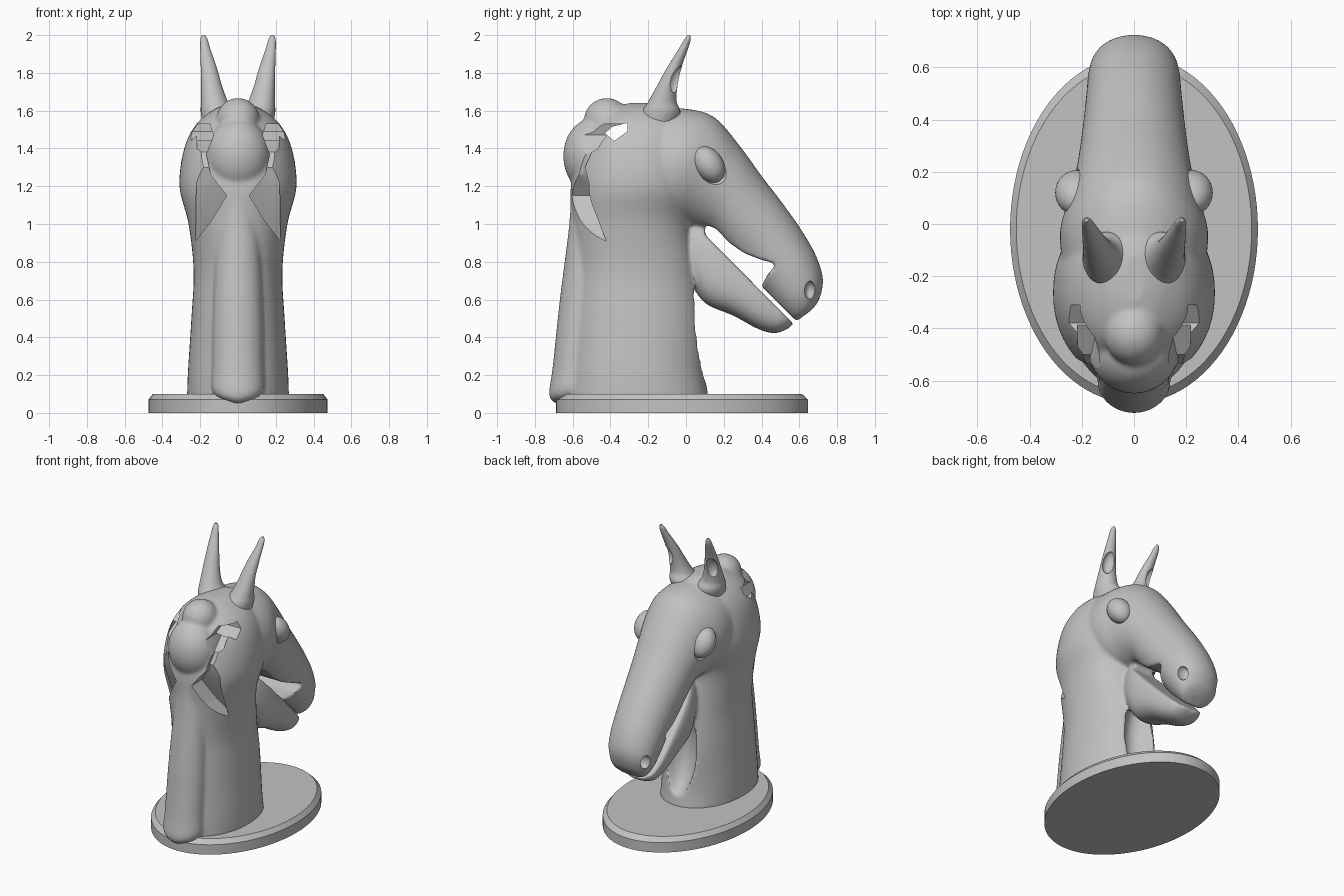
import bpy, bmesh, math
from mathutils import Vector, Matrix

cube = bpy.data.objects.get("Cube")
if cube:
    bpy.data.objects.remove(cube)

grey = bpy.data.materials.new("plain_grey")
grey.use_nodes = True
grey.diffuse_color = (0.54, 0.54, 0.54, 1)
grey.node_tree.nodes["Principled BSDF"].inputs["Base Color"].default_value = (0.54, 0.54, 0.54, 1)


def finish(name, bm):
    bmesh.ops.recalc_face_normals(bm, faces=bm.faces)
    mesh = bpy.data.meshes.new(name)
    bm.to_mesh(mesh)
    bm.free()
    mesh.materials.append(grey)
    obj = bpy.data.objects.new(name, mesh)
    bpy.context.collection.objects.link(obj)
    return obj


def blend(rows, steps):
    # Smooth curve through the key sections
    out = []
    for i in range(len(rows) - 1):
        a, b = rows[max(i - 1, 0)], rows[i]
        c, d = rows[i + 1], rows[min(i + 2, len(rows) - 1)]
        for s in range(steps):
            t = s / steps
            out.append([q + t / 2 * (r - p + t * (2 * p - 5 * q + 4 * r - w + t * (3 * (q - r) + w - p)))
                        for p, q, r, w in zip(a, b, c, d)])
    return out + [rows[-1]]


def loft(name, rows, x_path=None, steps=6, sides=48, power=1.0):
    # Each row: one edge (y, z), opposite edge (y, z), half width
    xs = x_path or [0] * len(rows)
    bm = bmesh.new()
    rings = []
    for y0, z0, y1, z1, half, x in blend([(*r, x) for r, x in zip(rows, xs)], steps):
        mid = Vector((x, (y0 + y1) / 2, (z0 + z1) / 2))
        arm = Vector((0, (y0 - y1) / 2, (z0 - z1) / 2))
        ring = []
        for k in range(sides):
            a = math.tau * k / sides
            c, s = math.cos(a), math.sin(a)
            c = math.copysign(abs(c) ** power, c)
            s = math.copysign(abs(s) ** power, s)
            ring.append(bm.verts.new(mid + arm * c + Vector((half * s, 0, 0))))
        rings.append(ring)
    for lo, hi in zip(rings, rings[1:]):
        for k in range(sides):
            j = (k + 1) % sides
            bm.faces.new((lo[k], lo[j], hi[j], hi[k]))
    bm.faces.new(rings[0])
    bm.faces.new(rings[-1])
    return finish(name, bm)


def ball(name, centre, radii, tilt=0):
    bm = bmesh.new()
    bmesh.ops.create_uvsphere(bm, u_segments=40, v_segments=24, radius=1)
    bm.transform(Matrix.Translation(centre) @ Matrix.Rotation(tilt, 4, 'X') @ Matrix.Diagonal((*radii, 1)))
    return finish(name, bm)


def prism(name, points, axis, start, end):
    # Outline in (y, z) pushed along x, or in (x, z) pushed along y
    bm = bmesh.new()
    place = (lambda p, d: (d, *p)) if axis == 'x' else (lambda p, d: (p[0], d, p[1]))
    a, b = [[bm.verts.new(place(p, d)) for p in points] for d in (start, end)]
    bm.faces.new(a)
    bm.faces.new(b)
    for k in range(len(a)):
        j = (k + 1) % len(a)
        bm.faces.new((a[k], a[j], b[j], b[k]))
    return finish(name, bm)


def apply(obj, kind, **settings):
    bpy.context.view_layer.objects.active = obj
    mod = obj.modifiers.new(kind.lower(), kind)
    for key, value in settings.items():
        setattr(mod, key, value)
    bpy.ops.object.modifier_apply(modifier=mod.name)


def combine(obj, other, operation='DIFFERENCE'):
    apply(obj, 'BOOLEAN', operation=operation, object=other, solver='EXACT')
    bpy.data.objects.remove(other)


def fuse(parts, name, voxel, rounds):
    bpy.ops.object.select_all(action='DESELECT')
    for p in parts:
        p.select_set(True)
    bpy.context.view_layer.objects.active = parts[0]
    bpy.ops.object.join()
    parts[0].name = name
    apply(parts[0], 'REMESH', mode='VOXEL', voxel_size=voxel)
    apply(parts[0], 'SMOOTH', iterations=rounds, factor=0.5)
    return parts[0]


# Oval plinth with a chamfered upper rim
bm = bmesh.new()
for z, r1, r2, depth in ((0.035, 1, 1, 0.07), (0.085, 1, 0.95, 0.03)):
    bmesh.ops.create_cone(bm, cap_ends=True, segments=96, radius1=r1, radius2=r2, depth=depth,
                          matrix=Matrix.Translation((0, 0, z)))
bm.transform(Matrix.Translation((0, -0.02, 0)) @ Matrix.Diagonal((0.475, 0.667, 1, 1)))
bmesh.ops.delete(bm, geom=[f for f in bm.faces if len(f.verts) > 4 and 0.06 < f.calc_center_median().z < 0.08],
                 context='FACES')
bmesh.ops.remove_doubles(bm, verts=bm.verts, dist=0.0001)
plinth = finish("plinth", bm)

# Neck and back of the skull
neck = loft("neck", [
    (0.12, 0.08, -0.64, 0.08, 0.27), (0.1, 0.22, -0.63, 0.22, 0.265),
    (0.09, 0.5, -0.61, 0.5, 0.247), (0.06, 0.75, -0.59, 0.75, 0.235),
    (0.03, 1, -0.6, 1, 0.262), (0.08, 1.2, -0.61, 1.2, 0.31),
    (0.06, 1.4, -0.57, 1.4, 0.285), (0.02, 1.53, -0.5, 1.53, 0.22),
    (-0.04, 1.61, -0.4, 1.61, 0.12), (-0.12, 1.64, -0.3, 1.64, 0.04)], power=0.95)
# Hollow under the throat
combine(neck, ball("throat_hollow", (0, 0.14, 0.5), (0.13, 0.19, 0.34)))

# Forehead, face and muzzle
face = loft("face", [
    (-0.25, 1.62, -0.3, 1.05, 0.25), (0.0, 1.61, -0.1, 1.0, 0.285),
    (0.15, 1.565, 0.04, 0.98, 0.25), (0.28, 1.42, 0.13, 0.95, 0.222),
    (0.4, 1.255, 0.21, 0.86, 0.205), (0.5, 1.125, 0.32, 0.74, 0.192),
    (0.6, 0.985, 0.41, 0.64, 0.182), (0.685, 0.84, 0.46, 0.58, 0.175),
    (0.725, 0.71, 0.51, 0.53, 0.158), (0.705, 0.6, 0.56, 0.49, 0.115),
    (0.66, 0.54, 0.59, 0.49, 0.05)])

# Lower jaw
jaw = loft("jaw", [
    (0.04, 1.03, -0.04, 0.76, 0.09), (0.13, 0.99, 0.03, 0.67, 0.125),
    (0.24, 0.89, 0.11, 0.575, 0.145), (0.38, 0.75, 0.25, 0.515, 0.145),
    (0.49, 0.64, 0.38, 0.445, 0.135), (0.58, 0.56, 0.47, 0.422, 0.11),
    (0.61, 0.51, 0.54, 0.445, 0.05)], power=0.85)

# Clipped mane: ridge down the neck, bulge and forelock knob
mane = loft("mane", [
    (-0.63, 0.035, -0.7, 0.055, 0.02), (-0.5, 0.11, -0.725, 0.1, 0.13),
    (-0.48, 0.25, -0.705, 0.25, 0.135), (-0.44, 0.6, -0.668, 0.6, 0.13),
    (-0.42, 1, -0.618, 1, 0.11), (-0.42, 1.18, -0.612, 1.18, 0.09)])
bulge = ball("nape_bulge", (0, -0.49, 1.36), (0.17, 0.16, 0.2))
knob = ball("poll_knob", (0, -0.42, 1.55), (0.115, 0.12, 0.117))

# Mouth opening, cut through the face before the jaw is attached
combine(face, prism("mouth_cutter", [
    (0.1, 1.0), (0.16, 0.975), (0.23, 0.9), (0.31, 0.845), (0.4, 0.81), (0.48, 0.79),
    (0.43, 0.73), (0.4, 0.67), (0.6, 0.47), (0.4, 0.4), (0.0, 0.75)], 'x', -0.5, 0.5))
combine(jaw, prism("jaw_cutter", [
    (0.1, 0.945), (0.575, 0.465), (0.75, 0.8), (0.1, 1.2)], 'x', -0.5, 0.5))
head = fuse([neck, face, jaw, mane, bulge, knob], "horse_head", 0.011, 7)

# Gap passing under the knob from side to side
combine(head, prism("knob_gap", [
    (-0.31, 1.535), (-0.31, 1.49), (-0.38, 1.44), (-0.43, 1.48), (-0.39, 1.515)], 'x', -0.5, 0.5))

for side in (-1, 1):
    # Hollows between the cheeks and the nape
    hollow = prism("nape_hollow", [(side * x, z) for x, z in (
        (0.225, 0.91), (0.215, 1.53), (0.15, 1.53), (0.13, 1.47), (0.168, 1.37),
        (0.145, 1.26), (0.06, 1.15), (0.14, 1.02))], 'y', -0.9, -0.2)
    crescent = prism("crescent", [
        (-0.38, 0.9), (-0.45, 1.05), (-0.51, 1.2), (-0.535, 1.3), (-0.5, 1.38),
        (-0.38, 1.45), (-0.31, 1.49), (-0.31, 1.54), (-0.8, 1.54), (-0.8, 0.9)], 'x', -0.5, 0.5)
    combine(hollow, crescent, 'INTERSECT')
    combine(head, hollow)
    # Eye sockets and nostrils
    combine(head, ball("socket", (side * 0.25, 0.14, 1.305), (0.06, 0.08, 0.11), 0.6))
    combine(head, ball("nostril", (side * 0.14, 0.655, 0.65), (0.05, 0.03, 0.048)))

    label = "left" if side > 0 else "right"
    ball(label + "_eye", (side * 0.22, 0.12, 1.315), (0.082, 0.076, 0.105), 0.6)

    # Pointed ear, flared at its root, with a scooped opening
    ear = loft(label + "_ear", [
        (-0.06, 1.5, -0.25, 1.5, 0.09), (-0.03, 1.59, -0.235, 1.59, 0.092),
        (-0.05, 1.65, -0.205, 1.64, 0.072),
        (-0.045, 1.73, -0.165, 1.71, 0.057), (-0.02, 1.84, -0.105, 1.82, 0.042),
        (0.015, 1.94, -0.04, 1.925, 0.026), (0.025, 1.98, -0.01, 1.975, 0.019),
        (0.022, 2.0, 0.008, 2.0, 0.008)],
        [side * x for x in (0.09, 0.105, 0.123, 0.138, 0.155, 0.174, 0.18, 0.183)], sides=32)
    combine(ear, ball("ear_scoop", (side * 0.175, -0.04, 1.765), (0.04, 0.045, 0.075), -0.35))

# Smooth shading with crisp cut edges
bpy.ops.object.select_all(action='DESELECT')
for obj in bpy.context.collection.objects:
    if obj.type == 'MESH' and grey.name in obj.data.materials:
        obj.select_set(True)
bpy.context.view_layer.objects.active = head
bpy.ops.object.shade_smooth_by_angle(angle=math.radians(35))
